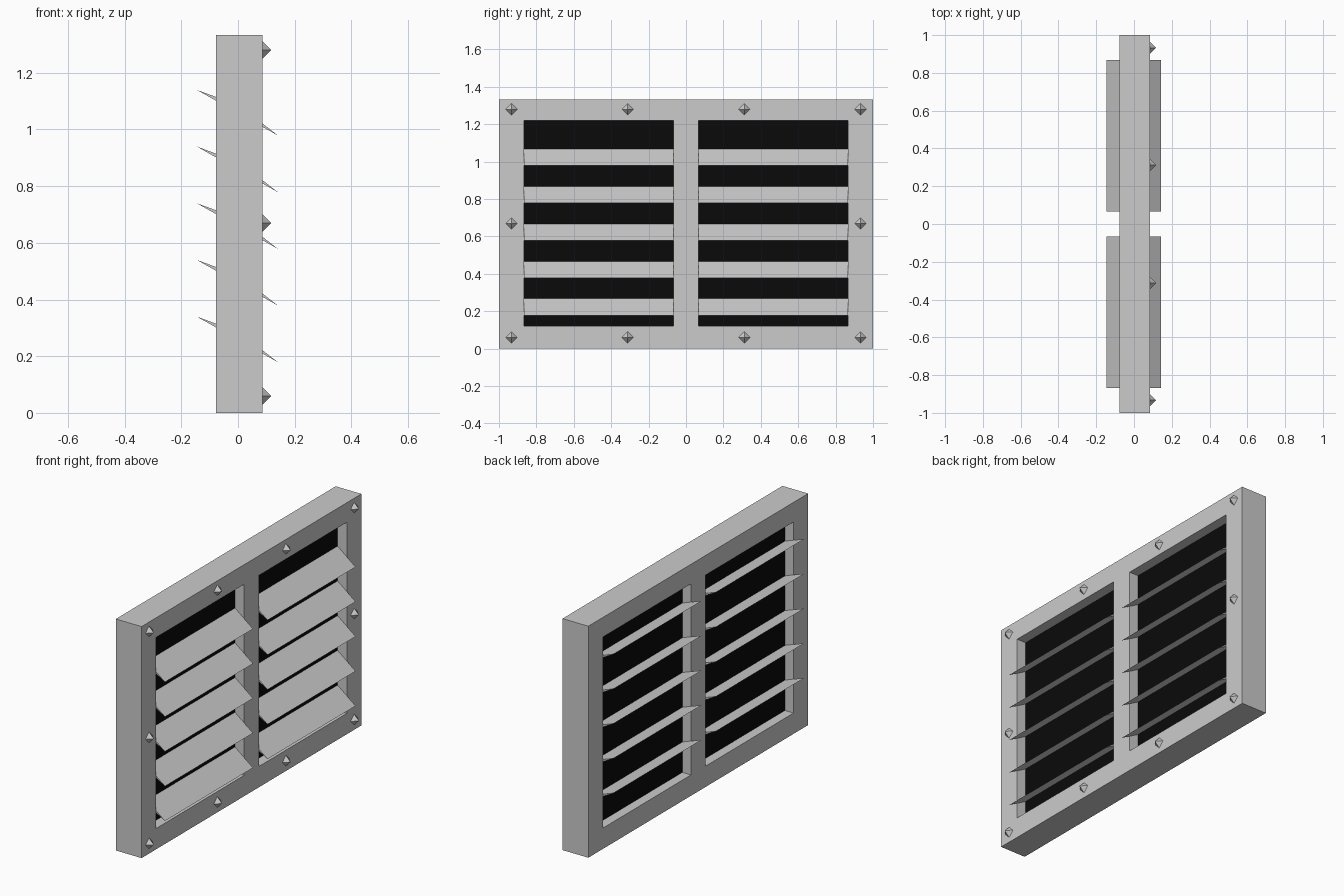
import bpy, bmesh

if "Cube" in bpy.data.objects:
    bpy.data.objects.remove(bpy.data.objects["Cube"])

X0, X1 = -0.078, 0.086          # back and front of the frame
H = 1.333
Z0, Z1 = 0.12, 1.22             # opening height
YI, YO = 0.066, 0.867           # inner and outer edge of each opening


def finish(name, bm, mat=None):
    bmesh.ops.recalc_face_normals(bm, faces=bm.faces)
    me = bpy.data.meshes.new(name)
    bm.to_mesh(me)
    bm.free()
    ob = bpy.data.objects.new(name, me)
    bpy.context.collection.objects.link(ob)
    if mat:
        me.materials.append(mat)
    return ob


def extrude(bm, faces, vec):
    """Extrude faces into a closed solid."""
    ret = bmesh.ops.extrude_face_region(bm, geom=faces, use_keep_orig=True)
    verts = [g for g in ret["geom"] if isinstance(g, bmesh.types.BMVert)]
    bmesh.ops.translate(bm, verts=verts, vec=vec)


# Frame: grid of cells with the two openings left out
ys = [-1, -YO, -YI, YI, YO, 1]
zs = [0, Z0, Z1, H]
bm = bmesh.new()
grid = [[bm.verts.new((X0, y, z)) for z in zs] for y in ys]
cells = []
for i in range(5):
    for j in range(3):
        if j == 1 and i in (1, 3):
            continue
        cells.append(bm.faces.new((grid[i][j], grid[i + 1][j],
                                   grid[i + 1][j + 1], grid[i][j + 1])))
extrude(bm, cells, (X1 - X0, 0, 0))
finish("frame", bm)

# Dark panels filling the openings
black = bpy.data.materials.new("black")
black.diffuse_color = (0.003, 0.003, 0.003, 1)
black.use_nodes = True
black.node_tree.nodes["Principled BSDF"].inputs["Base Color"].default_value = black.diffuse_color
for side, a, b in (("left", -YO, -YI), ("right", YI, YO)):
    bm = bmesh.new()
    f = bm.faces.new([bm.verts.new((-0.023, y, z)) for y, z in
                      ((a, Z0), (b, Z0), (b, Z1), (a, Z1))])
    extrude(bm, [f], (0.05, 0, 0))
    finish(side + "_dark_panel", bm, black)

# Slanted slats: thin triangular section, flat underneath
profile = [(-0.146, 0.081), (0.142, -0.081), (0.004, 0.026)]
for side, y in (("left", -YO), ("right", YI)):
    for k in range(5):
        bm = bmesh.new()
        f = bm.faces.new([bm.verts.new((x, y, 0.259 + 0.2 * k + z))
                          for x, z in profile])
        extrude(bm, [f], (0, YO - YI, 0))
        finish(f"{side}_slat_{k + 1}", bm)

# Faceted studs around the front of the frame
spots = [(y, z) for z in (0.06, 1.28) for y in (-0.933, -0.312, 0.312, 0.933)]
spots += [(-0.933, 0.67), (0.933, 0.67)]
for n, (y, z) in enumerate(spots):
    bm = bmesh.new()
    bmesh.ops.create_uvsphere(bm, u_segments=4, v_segments=2, radius=0.035)
    bmesh.ops.translate(bm, verts=bm.verts, vec=(0.082, y, z))
    finish(f"stud_{n + 1}", bm)
